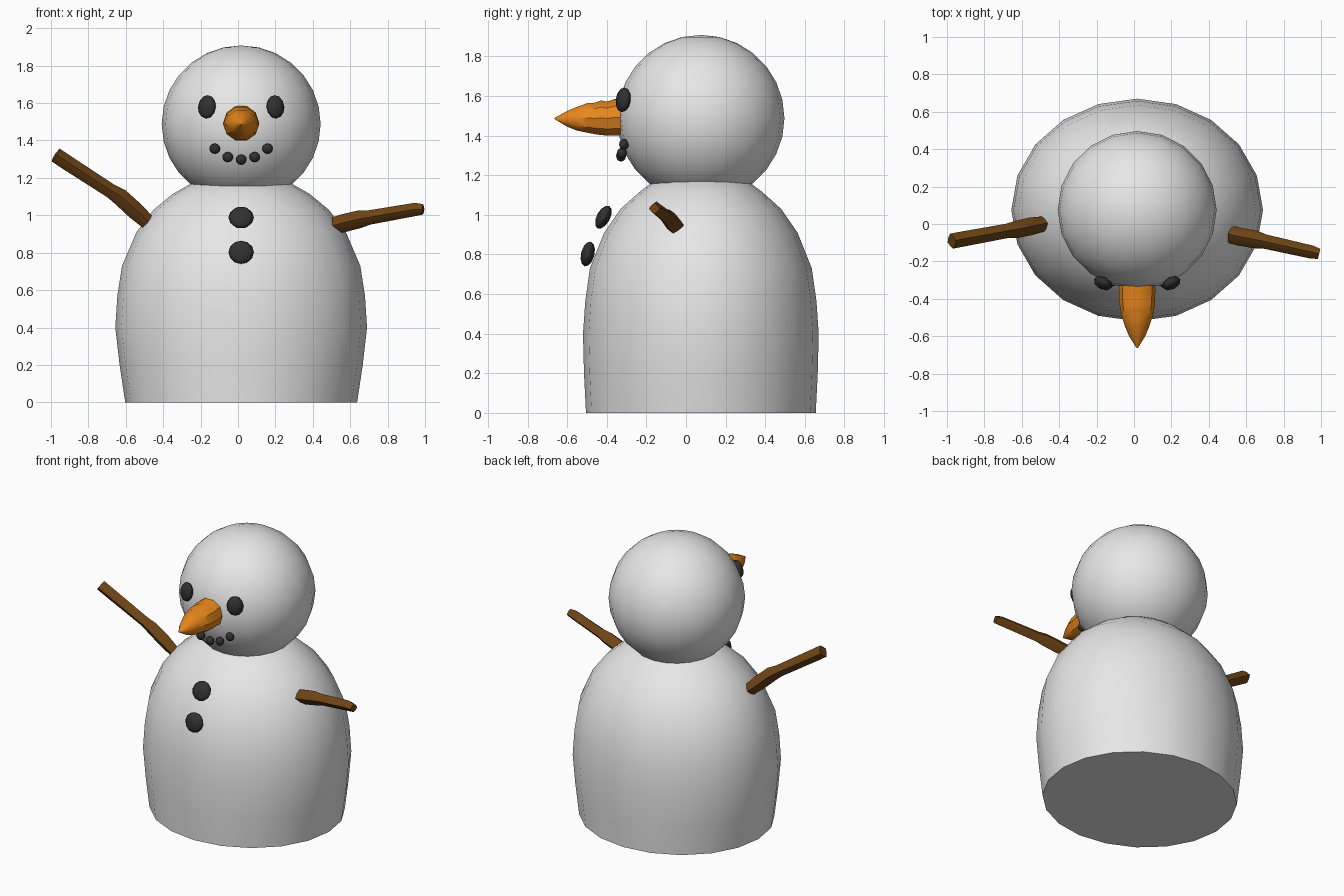
import bpy, bmesh, math
from mathutils import Vector, Euler

if "Cube" in bpy.data.objects:
    bpy.data.objects.remove(bpy.data.objects["Cube"])

CX, CY = 0.017, 0.075   # axis of the snow body


def material(name, rgb):
    m = bpy.data.materials.new(name)
    m.diffuse_color = (*rgb, 1)
    m.use_nodes = True
    m.node_tree.nodes["Principled BSDF"].inputs["Base Color"].default_value = m.diffuse_color
    return m


SNOW = material("snow white", (0.8, 0.8, 0.8))
COAL = material("coal black", (0.03, 0.03, 0.03))
CARROT = material("carrot orange", (0.8, 0.24, 0.012))
WOOD = material("wood brown", (0.16, 0.06, 0.008))


def finish(name, bm, mat, angle):
    bmesh.ops.recalc_face_normals(bm, faces=bm.faces)
    me = bpy.data.meshes.new(name)
    bm.to_mesh(me)
    bm.free()
    me.materials.append(mat)
    for p in me.polygons:
        p.use_smooth = True
    me.set_sharp_from_angle(angle=math.radians(angle))
    ob = bpy.data.objects.new(name, me)
    bpy.context.collection.objects.link(ob)
    return ob


def loft(name, sections, sides, mat, angle, wobble=0.0):
    """Skin elliptical rings given as (centre, u axis, v axis), capped at both ends."""
    bm = bmesh.new()
    rings = []
    for c, u, v in sections:
        ring = []
        for i in range(sides):
            a = 2 * math.pi * i / sides
            k = 1 + wobble * (-1) ** i
            ring.append(bm.verts.new(Vector(c) + k * (Vector(u) * math.cos(a) + Vector(v) * math.sin(a))))
        rings.append(ring)
    for r0, r1 in zip(rings, rings[1:]):
        for i in range(sides):
            j = (i + 1) % sides
            bm.faces.new((r0[i], r0[j], r1[j], r1[i]))
    bm.faces.new(rings[0])
    bm.faces.new(rings[-1])
    return finish(name, bm, mat, angle)


def ball(name, loc, size, mat, segs, rings, rot=(0, 0, 0)):
    bm = bmesh.new()
    bmesh.ops.create_uvsphere(bm, u_segments=segs, v_segments=rings, radius=1)
    ob = finish(name, bm, mat, 50)
    ob.location, ob.scale, ob.rotation_euler = loc, size, Euler(rot)
    return ob


# Body: oval rings with a flat base
profile = [(0, .62, .58), (.2, .65, .59), (.4, .673, .595), (.57, .662, .583), (.73, .637, .56),
           (.91, .56, .488), (1.03, .468, .405), (1.115, .365, .31), (1.18, .25, .225), (1.2, .12, .12)]
loft("body", [((CX, CY, z), (rx, 0, 0), (0, ry, 0)) for z, rx, ry in profile], 20, SNOW, 45)

# Head
ball("head", (CX, CY, 1.488), (.425, .422, .42), SNOW, 20, 14)

# Eyes
for side, label in ((-1, "left"), (1, "right")):
    ball(label + "_eye", (CX + side * .183, -.317, 1.58), (.053, .034, .063), COAL, 8, 6,
         (math.radians(-8), 0, side * math.radians(26)))

# Mouth pebbles
for i, (x, y, z) in enumerate([(-.141, -.313, 1.356), (-.072, -.324, 1.311), (0, -.328, 1.297),
                               (.072, -.324, 1.311), (.141, -.313, 1.356)]):
    ball(f"mouth_pebble_{i + 1}", (CX + x, y, z), (.029, .025, .028), COAL, 8, 6)

# Buttons, leaning with the belly
for i, (y, z, lean) in enumerate([(-.417, .988, -28), (-.496, .802, -14)]):
    ball(f"button_{i + 1}", (CX, y, z), (.068, .034, .064), COAL, 8, 6, (math.radians(lean), 0, 0))

# Carrot nose, slightly notched along its top
nose = [(-.28, .095, .095), (-.36, .097, .097), (-.40, .096, .084), (-.43, .094, .09), (-.46, .089, .078),
        (-.50, .081, .075), (-.55, .064, .062), (-.60, .043, .04), (-.664, .003, .003)]
loft("carrot_nose", [((CX, y, 1.492 + (v - u) / 2 - .006 * (y < -.5)), (u, 0, 0), (0, 0, (u + v) / 2))
                     for y, u, v in nose], 10, CARROT, 35)


# Stick arms with a knot near the body
def arm(name, path):
    pts = [Vector(p[:3]) for p in path]
    secs = []
    for i, p in enumerate(pts):
        d = (pts[min(i + 1, len(pts) - 1)] - pts[max(i - 1, 0)]).normalized()
        u = d.cross(Vector((0, 0, 1))).normalized()
        r = path[i][3]
        secs.append((p, u * r, u.cross(d) * r))
    loft(name, secs, 8, WOOD, 25, 0.1)


arm("left_arm", [(-.475, .002, .957, .036), (-.55, -.012, 1.025, .043), (-.63, -.03, 1.098, .042),
                 (-.68, -.037, 1.13, .035), (-.93, -.083, 1.292, .037), (-.975, -.092, 1.322, .037)])
arm("right_arm", [(.515, -.055, .945, .042), (.56, -.067, .957, .044), (.65, -.083, .979, .043),
                  (.70, -.094, .988, .035), (.95, -.15, 1.032, .032), (.99, -.16, 1.032, .025)])
